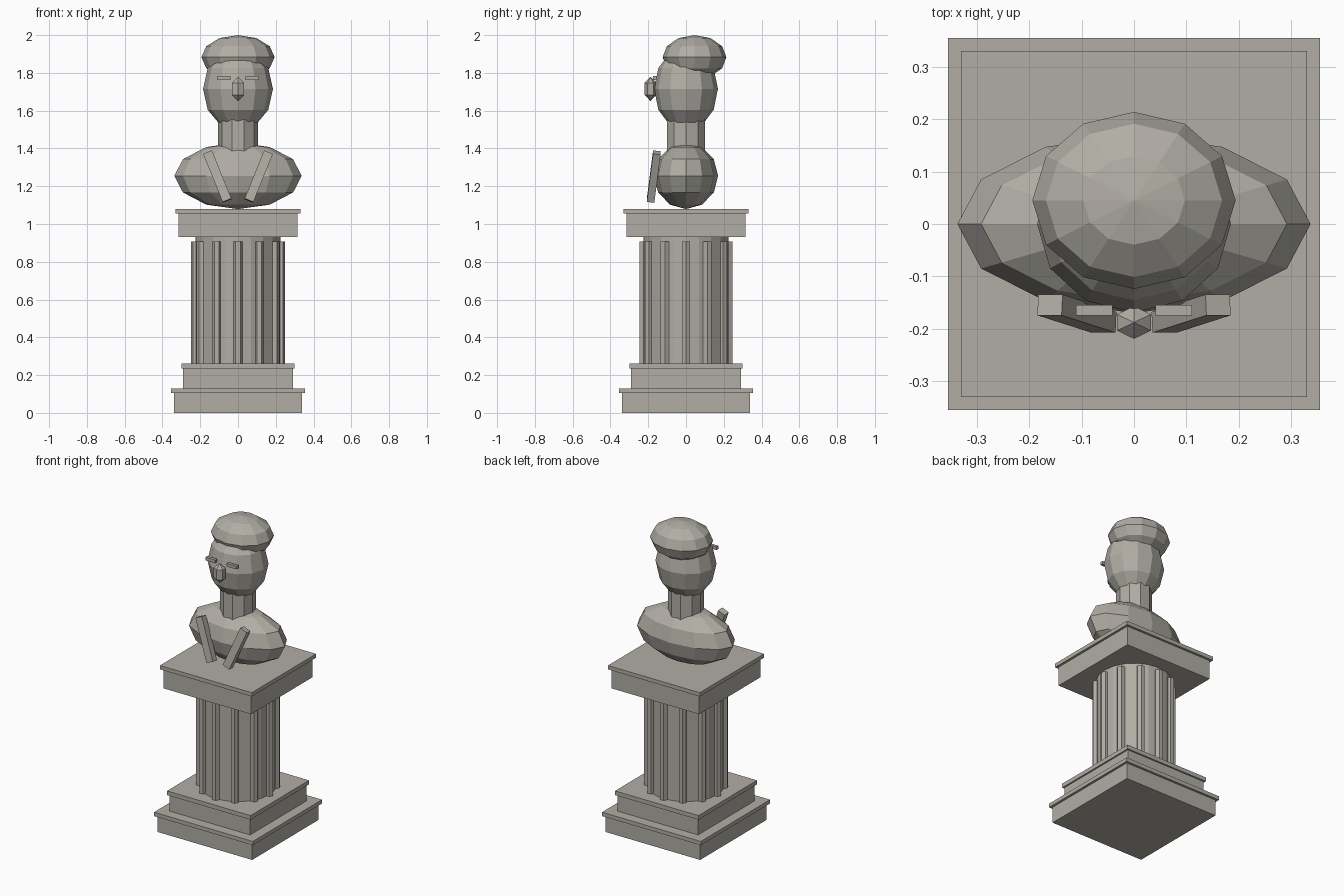
import bpy, math

if "Cube" in bpy.data.objects:
    bpy.data.objects.remove(bpy.data.objects["Cube"])

stone = bpy.data.materials.new("grey_stone")
stone.diffuse_color = (0.44, 0.42, 0.375, 1)
stone.use_nodes = True
stone.node_tree.nodes["Principled BSDF"].inputs["Base Color"].default_value = stone.diffuse_color


def finish(name, scale=(1, 1, 1), rot=(0, 0, 0)):
    ob = bpy.context.object
    ob.name = name
    ob.scale = scale
    ob.rotation_euler = rot
    ob.data.materials.append(stone)
    return ob


def box(name, loc, size, rot=(0, 0, 0)):
    bpy.ops.mesh.primitive_cube_add(size=1, location=loc)
    return finish(name, size, rot)


def slab(name, half, z0, z1):
    return box(name, (0, 0, (z0 + z1) / 2), (2 * half, 2 * half, z1 - z0))


def ball(name, loc, radii, segs=12, rings=6):
    bpy.ops.mesh.primitive_uv_sphere_add(segments=segs, ring_count=rings, radius=1, location=loc)
    return finish(name, radii)


def post(name, x, y, r, z0, z1, sides):
    # rotated so that a corner points along +x
    bpy.ops.mesh.primitive_cylinder_add(vertices=sides, radius=r, depth=z1 - z0,
                                        location=(x, y, (z0 + z1) / 2))
    return finish(name, rot=(0, 0, -math.pi / 2))


# stepped pedestal base
slab("plinth", 0.34, 0, 0.105)
slab("plinth_trim", 0.355, 0.105, 0.13)
slab("base_step", 0.29, 0.13, 0.235)
slab("base_step_trim", 0.30, 0.235, 0.262)

# ribbed column
post("column_core", 0, 0, 0.225, 0.262, 0.93, 20)
for i in range(12):
    a = math.radians(30 * i)
    post(f"column_rib_{i + 1}", 0.225 * math.cos(a), 0.225 * math.sin(a), 0.025, 0.262, 0.907, 6)

# capital
slab("capital", 0.315, 0.93, 1.055)
slab("capital_trim", 0.33, 1.055, 1.08)

# bust
ball("shoulders", (0, 0, 1.255), (0.337, 0.17, 0.176))
post("neck", 0, 0, 0.106, 1.36, 1.60, 10)
ball("head", (0, 0, 1.715), (0.185, 0.169, 0.222))
ball("hair", (0, 0.045, 1.883), (0.194, 0.169, 0.117))
ball("nose", (0, -0.188, 1.715), (0.043, 0.036, 0.064), 6, 3)

# mirrored brows and lapels
for side, s in (("left", -1), ("right", 1)):
    box(f"brow_{side}", (s * 0.076, -0.165, 1.773), (0.07, 0.02, 0.02))
    box(f"lapel_{side}", (s * 0.109, -0.171, 1.251), (0.05, 0.04, 0.276), (-0.12, s * 0.385, 0))
